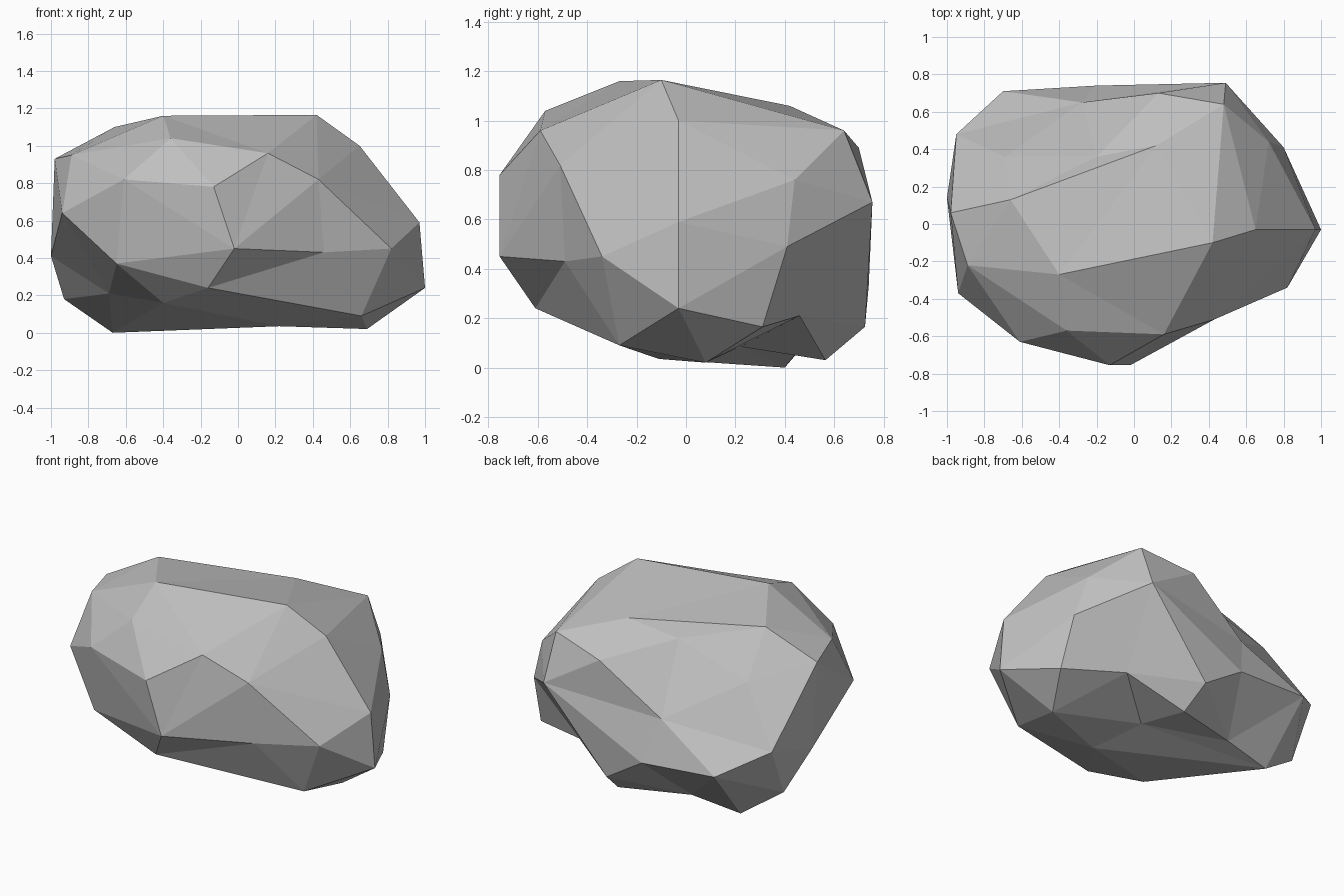
import bpy
import bmesh
from mathutils import Vector

# Remove the default cube
cube = bpy.data.objects.get("Cube")
if cube:
    bpy.data.objects.remove(cube, do_unlink=True)


def make_material(name, colour):
    """Flat single-colour material, shown in viewport and render."""
    material = bpy.data.materials.new(name)
    material.use_nodes = True
    material.diffuse_color = colour
    shader = material.node_tree.nodes["Principled BSDF"]
    shader.inputs["Base Color"].default_value = colour
    shader.inputs["Roughness"].default_value = .9
    return material


# Corners of the boulder, grouped by the side they belong to
crown = [(.42, -.1, 1.165), (-.4, -.27, 1.16), (-.36, -.57, 1.04), (.16, -.59, .96),
         (.65, -.03, 1), (-.89, -.22, .95), (-.98, .06, .93), (-.66, .13, 1.1),
         (.12, .42, 1.06), (.48, .64, .96)]
front = [(.43, -.51, .82), (-.13, -.755, .78), (-.02, -.755, .45),
         (-.61, -.63, .82), (-.65, -.54, .37), (-.16, -.61, .24)]
left = [(.82, -.34, .45), (.97, -.03, .59), (1, -.03, .24), (.72, .44, .76),
        (.8, .41, .49), (.82, .31, .165)]
right = [(-.94, -.37, .64), (-1, .14, .41), (-.95, .48, .5), (-.93, .33, .18)]
back = [(.13, .7, .89), (.49, .755, .67), (-.7, .71, .36), (-.2, .74, .33),
        (-.2, .36, .99), (-.69, .36, .84), (.06, .725, .165)]
underside = [(.66, -.27, .09), (.69, .08, .02), (.09, .565, .03),
             (-.67, .4, 0), (-.4, -.39, .16), (.22, -.11, .035)]

# Corners at the bottom of dents
dents = [(.46, -.49, .43), (.44, .46, .21), (-.28, .65, .6), (-.35, .44, .05),
         (-.69, -.02, .21), (.13, .22, .085)]


def add_corners(bm, home, corners, bulge):
    """Place corners on a rounded shell and remember where they belong.
    A lower bulge lifts a corner further out."""
    for corner in corners:
        offset = Vector(corner) - centre
        vert = bm.verts.new(offset.normalized() * offset.length ** bulge)
        home[vert] = Vector(corner)


# Join the shell into a closed skin, then pull each corner back into place
centre = Vector((0, 0, .55))
skin = bmesh.new()
home = {}
add_corners(skin, home, crown + front + left + right + back + underside, .45)
add_corners(skin, home, dents, .25)
bmesh.ops.convex_hull(skin, input=skin.verts[:], use_existing_faces=False)
for vert, place in home.items():
    vert.co = place

# Boulder with flat facets
bmesh.ops.recalc_face_normals(skin, faces=skin.faces[:])
for face in skin.faces:
    face.smooth = False
mesh = bpy.data.meshes.new("boulder")
skin.to_mesh(mesh)
skin.free()
mesh.materials.append(make_material("stone grey", (.52, .52, .52, 1)))
boulder = bpy.data.objects.new("boulder", mesh)
bpy.context.collection.objects.link(boulder)
